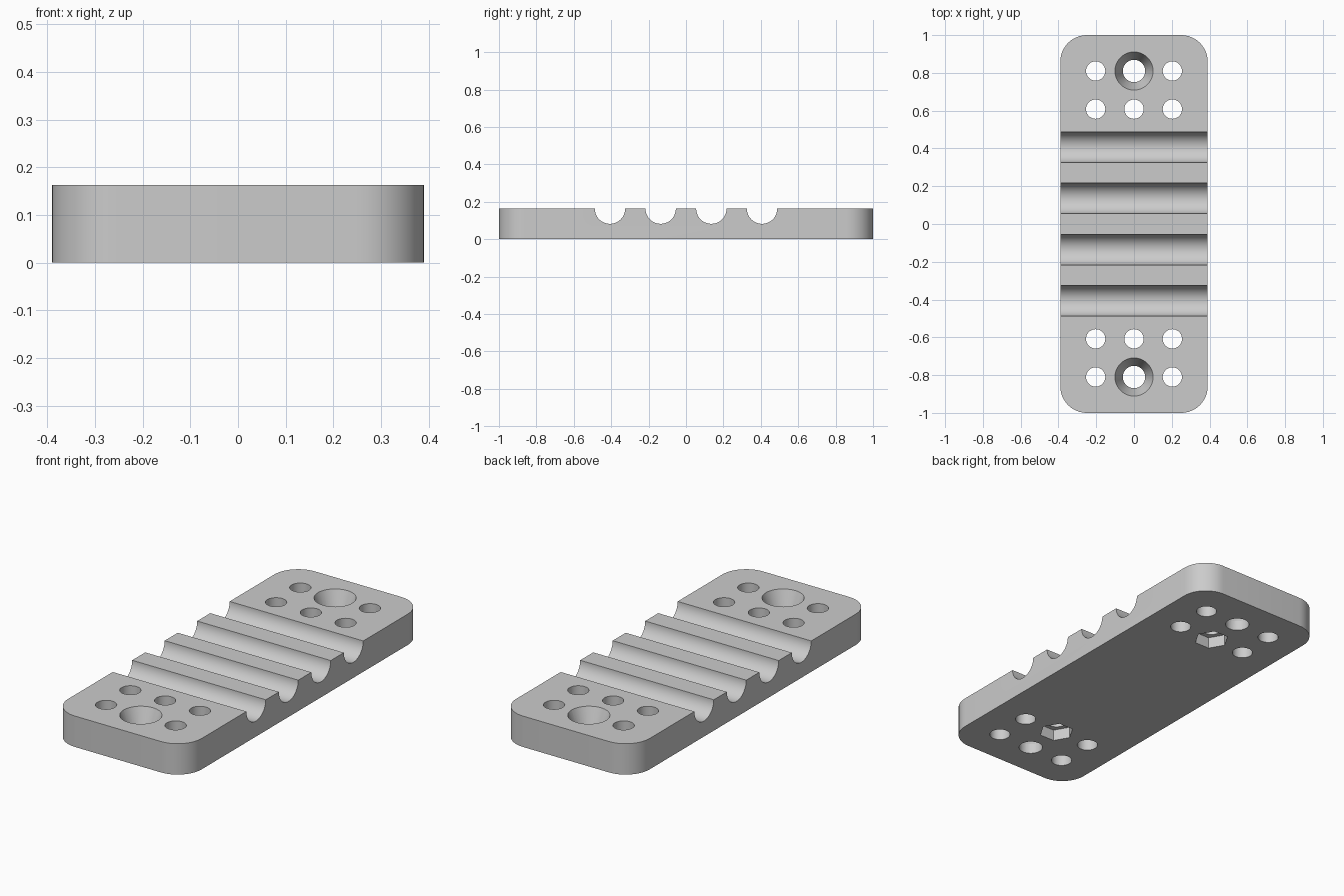
import bpy, bmesh, math
from mathutils import Matrix

cube = bpy.data.objects.get("Cube")
if cube:
    bpy.data.objects.remove(cube, do_unlink=True)

H, HALF_W, HALF_L, CORNER = 0.163, 0.39, 1.0, 0.14
HOLE_R, SINK_R, BORE_R, SINK_D = 0.051, 0.101, 0.059, 0.11
GROOVE_R, PITCH = 0.081, 0.271
OUTER_Y, INNER_Y, SIDE_X = 0.81, 0.608, 0.203

grey = bpy.data.materials.new("plain grey")
grey.use_nodes = True
grey.diffuse_color = (0.6, 0.6, 0.6, 1)
grey.node_tree.nodes["Principled BSDF"].inputs["Base Color"].default_value = (0.6, 0.6, 0.6, 1)


def make_object(name, bm):
    bmesh.ops.recalc_face_normals(bm, faces=bm.faces)
    mesh = bpy.data.meshes.new(name)
    bm.to_mesh(mesh)
    bm.free()
    mesh.materials.append(grey)
    obj = bpy.data.objects.new(name, mesh)
    bpy.context.collection.objects.link(obj)
    return obj


def add_post(bm, x, y, z0, z1, r0, r1, sides=48):
    """Upright cylinder, cone or prism from z0 to z1."""
    bmesh.ops.create_cone(bm, cap_ends=True, segments=sides, radius1=r0, radius2=r1,
                          depth=z1 - z0, matrix=Matrix.Translation((x, y, (z0 + z1) / 2)))


# Plate with rounded corners
bm = bmesh.new()
outline = []
for k, (sx, sy) in enumerate([(1, 1), (-1, 1), (-1, -1), (1, -1)]):
    for i in range(13):
        a = math.radians(90 * k + 7.5 * i)
        outline.append(bm.verts.new((sx * (HALF_W - CORNER) + CORNER * math.cos(a),
                                     sy * (HALF_L - CORNER) + CORNER * math.sin(a), 0)))
base = bm.faces.new(outline)
top = bmesh.ops.extrude_face_region(bm, geom=[base])["geom"]
bmesh.ops.translate(bm, vec=(0, 0, H), verts=[g for g in top if isinstance(g, bmesh.types.BMVert)])
plate = make_object("grooved_plate", bm)

# Straight holes and crosswise half-round grooves
bm = bmesh.new()
for s in (-1, 1):
    for x in (-SIDE_X, 0, SIDE_X):
        add_post(bm, x, s * INNER_Y, -0.1, H + 0.1, HOLE_R, HOLE_R)
        r = BORE_R if x == 0 else HOLE_R
        add_post(bm, x, s * OUTER_Y, -0.1, H + 0.1, r, r)
for i in range(4):
    bmesh.ops.create_cone(bm, cap_ends=True, segments=64, radius1=GROOVE_R, radius2=GROOVE_R, depth=1,
                          matrix=Matrix.Translation((0, (i - 1.5) * PITCH, H))
                          @ Matrix.Rotation(math.pi / 2, 4, 'Y'))
holes = make_object("hole_and_groove_cutter", bm)

# Tapered screw seats above, hexagonal nut pockets below
bm = bmesh.new()
slope = (SINK_R - BORE_R) / SINK_D
for s in (-1, 1):
    add_post(bm, 0, s * OUTER_Y, H - SINK_D - 0.01, H + 0.05,
             BORE_R - 0.01 * slope, SINK_R + 0.05 * slope)
    bmesh.ops.create_cone(bm, cap_ends=True, segments=6, radius1=0.086, radius2=0.086, depth=0.12,
                          matrix=Matrix.Translation((0, s * INNER_Y, 0))
                          @ Matrix.Rotation(math.pi / 2, 4, 'Z'))
    # turn the pocket so its corners point along x
    bm.verts.ensure_lookup_table()
    pocket = bm.verts[-12:]
    if max(v.co.x for v in pocket) < 0.08:
        bmesh.ops.rotate(bm, verts=pocket, cent=(0, s * INNER_Y, 0),
                         matrix=Matrix.Rotation(math.pi / 6, 3, 'Z'))
seats = make_object("seat_and_pocket_cutter", bm)

# Cut the plate and discard the cutters
bpy.context.view_layer.objects.active = plate
for cutter in (holes, seats):
    mod = plate.modifiers.new("cut", 'BOOLEAN')
    mod.operation, mod.solver, mod.object = 'DIFFERENCE', 'EXACT', cutter
    bpy.ops.object.modifier_apply(modifier=mod.name)
    bpy.data.objects.remove(cutter, do_unlink=True)

bpy.ops.object.select_all(action='DESELECT')
plate.select_set(True)
bpy.ops.object.shade_smooth_by_angle(angle=math.radians(20))
